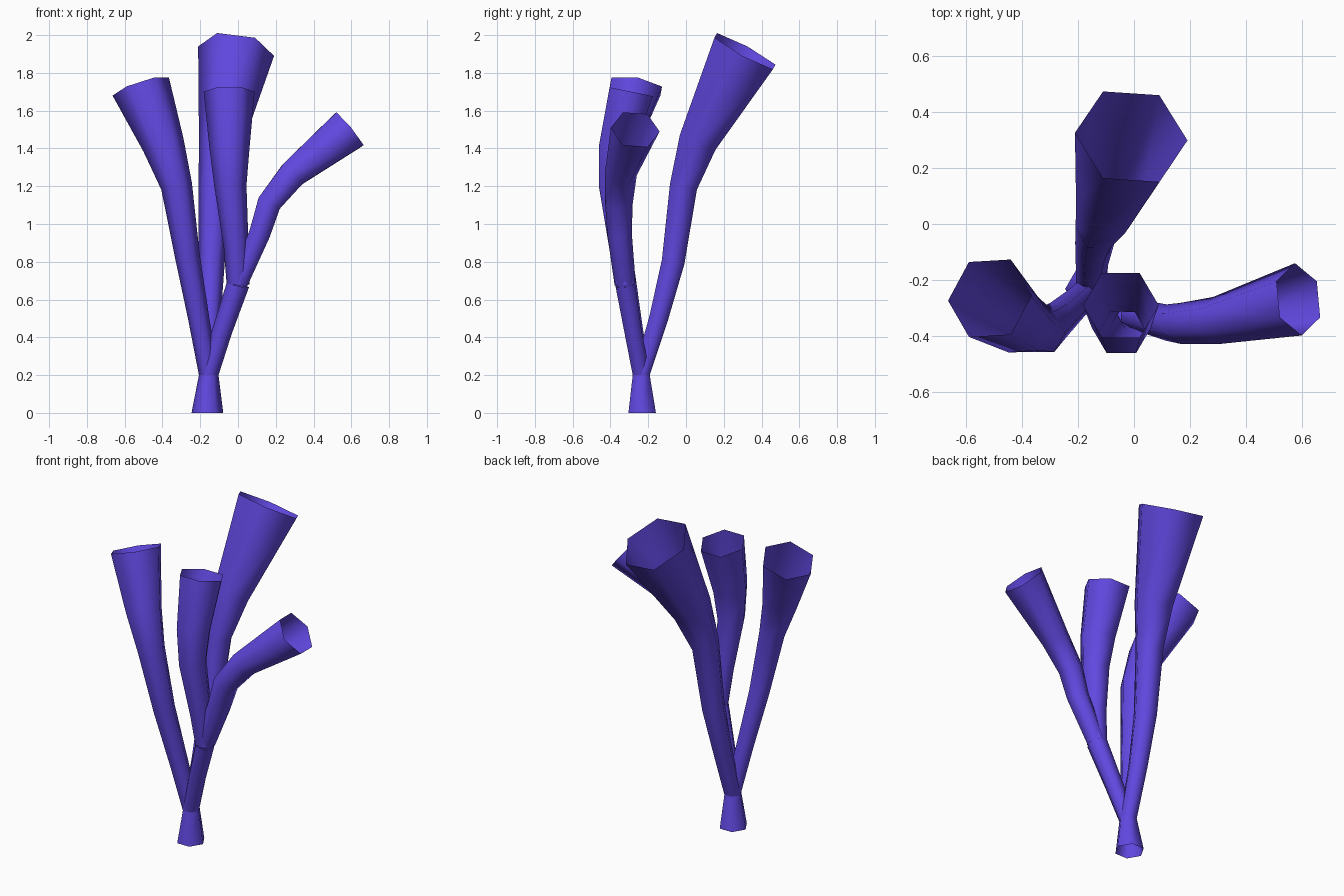
import bpy, bmesh, math
from mathutils import Vector

if "Cube" in bpy.data.objects:
    bpy.data.objects.remove(bpy.data.objects["Cube"])

mat = bpy.data.materials.new("purple")
mat.diffuse_color = (0.12, 0.065, 0.75, 1)
mat.use_nodes = True
mat.node_tree.nodes["Principled BSDF"].inputs["Base Color"].default_value = mat.diffuse_color


def tube(name, pts, start=(0, 0, 1), end=(0, 0, 1), ref=(1, 0, 0), sides=6):
    """Open tapered tube through (x, y, z, radius) rings."""
    bm = bmesh.new()
    pos = [Vector(p[:3]) for p in pts]
    rings = []
    for i, p in enumerate(pts):
        if i == 0:
            t = Vector(start).normalized()
        elif i == len(pts) - 1:
            t = Vector(end).normalized()
        else:
            t = ((pos[i + 1] - pos[i]).normalized() + (pos[i] - pos[i - 1]).normalized()).normalized()
        u = Vector(ref)
        u = (u - t * u.dot(t)).normalized()
        v = t.cross(u)
        ring = []
        for k in range(sides):
            a = 2 * math.pi * k / sides
            ring.append(bm.verts.new(pos[i] + p[3] * (math.cos(a) * u + math.sin(a) * v)))
        rings.append(ring)
    for a, b in zip(rings, rings[1:]):
        for k in range(sides):
            n = (k + 1) % sides
            f = bm.faces.new((a[k], a[n], b[n], b[k]))
            f.smooth = True
    me = bpy.data.meshes.new(name)
    bm.to_mesh(me)
    bm.free()
    me.materials.append(mat)
    ob = bpy.data.objects.new(name, me)
    bpy.context.collection.objects.link(ob)
    return ob


fork = (-0.155, -0.237, 0.2, 0.052)

# Flared foot
tube("foot", [(-0.162, -0.232, 0.0, 0.084), fork])

# Tall back tube
tube("back_tube", [fork, (-0.15, -0.145, 0.5, 0.058), (-0.14, -0.068, 0.8, 0.07),
                   (-0.125, -0.013, 1.2, 0.084), (-0.09, 0.065, 1.44, 0.118),
                   (-0.01, 0.312, 1.915, 0.203)], end=(0.14, 0.47, 0.87))

# Left tube
tube("left_tube", [fork, (-0.208, -0.285, 0.5, 0.056), (-0.268, -0.34, 0.83, 0.066),
                   (-0.325, -0.385, 1.2, 0.083), (-0.395, -0.36, 1.42, 0.112),
                   (-0.515, -0.265, 1.728, 0.157)], end=(-0.31, 0.17, 0.93))

# Shared front stem
tube("front_stem", [fork, (-0.085, -0.28, 0.43, 0.053), (0.0, -0.322, 0.68, 0.06)],
     end=(0.25, -0.15, 0.95))

# Front tube
tube("front_tube", [(0.0, -0.322, 0.68, 0.06), (-0.01, -0.35, 0.88, 0.066),
                    (-0.04, -0.387, 1.2, 0.085), (-0.045, -0.37, 1.4, 0.106),
                    (-0.047, -0.29, 1.7, 0.135)], end=(0, 0.2, 0.98))

# Right tube bending outward
tube("right_tube", [(0.0, -0.322, 0.68, 0.056), (0.115, -0.352, 0.95, 0.065),
                    (0.165, -0.355, 1.11, 0.073), (0.29, -0.345, 1.265, 0.085),
                    (0.587, -0.269, 1.5, 0.13)],
     start=(0.3, -0.1, 0.95), end=(0.76, 0.12, 0.63), ref=(0, 1, 0))
